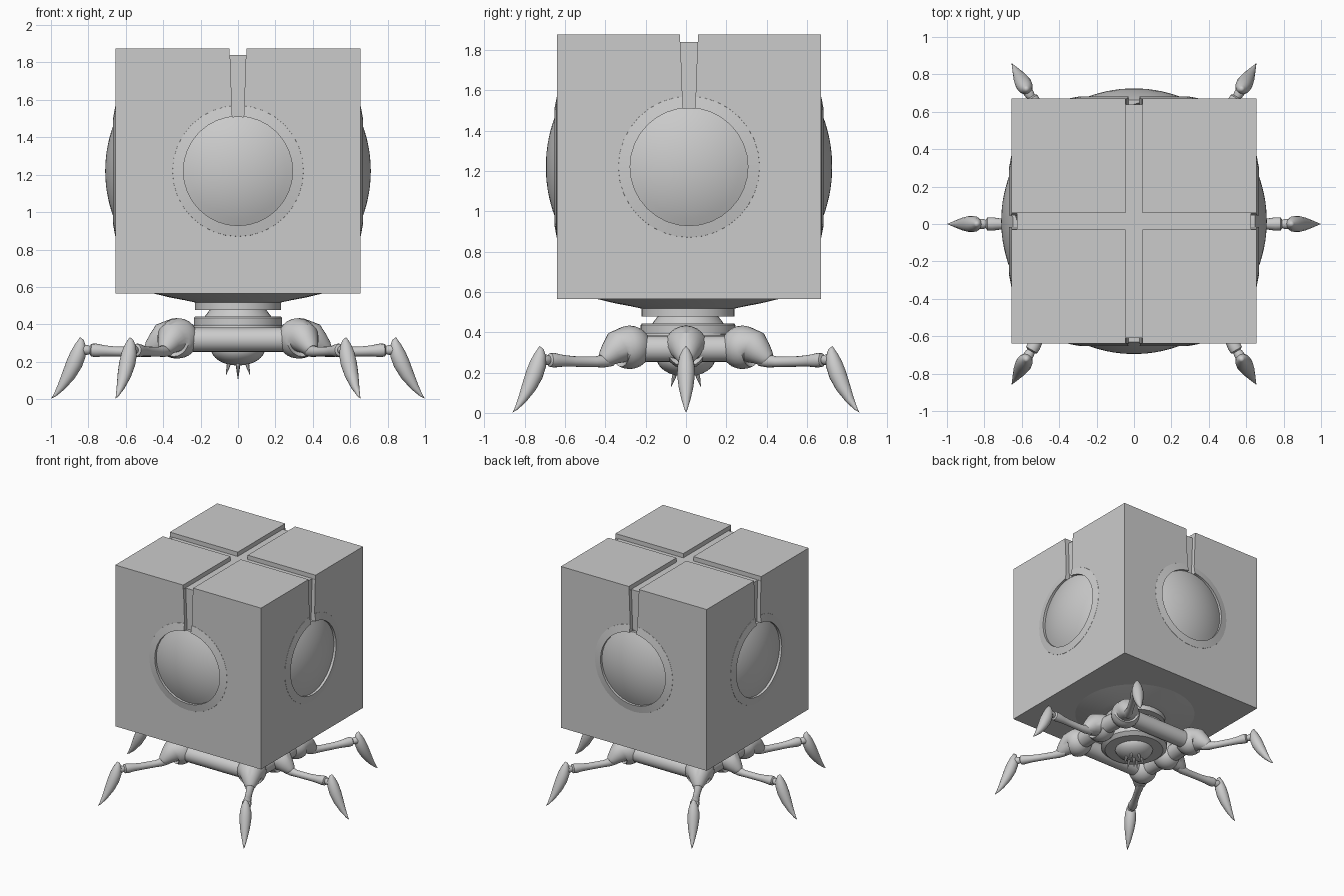
import bpy, bmesh
from math import pi, sin, cos, sqrt, radians
from mathutils import Vector, Matrix

default = bpy.data.objects.get("Cube")
if default:
    bpy.data.objects.remove(default)

X, Z = Vector((1, 0, 0)), Vector((0, 0, 1))
CENTRE = Vector((0, 0.015, 1.22))
HALF = 0.655


def finish(name, bm, matrix=None, smooth=True):
    bmesh.ops.remove_doubles(bm, verts=bm.verts, dist=1e-5)
    bmesh.ops.recalc_face_normals(bm, faces=bm.faces)
    mesh = bpy.data.meshes.new(name)
    bm.to_mesh(mesh)
    bm.free()
    obj = bpy.data.objects.new(name, mesh)
    bpy.context.collection.objects.link(obj)
    if matrix:
        mesh.transform(matrix)
    bpy.ops.object.select_all(action='DESELECT')
    bpy.context.view_layer.objects.active = obj
    obj.select_set(True)
    if smooth:
        bpy.ops.object.shade_smooth_by_angle(angle=radians(35))
    return obj


def loft(name, stations, matrix=None, segs=24, closed=False):
    """Skin circles given as (centre, axis, radius)."""
    bm = bmesh.new()
    rings = []
    for centre, axis, r in stations:
        side = Vector((0, 1, 0))
        up = axis.cross(side).normalized()
        rings.append([bm.verts.new(centre + r * (side * cos(a) + up * sin(a)))
                      for a in (2 * pi * i / segs for i in range(segs))])
    pairs = list(zip(rings, rings[1:]))
    if closed:
        pairs.append((rings[-1], rings[0]))
    else:
        bm.faces.new(rings[0])
        bm.faces.new(rings[-1])
    for a, b in pairs:
        for i in range(segs):
            j = (i + 1) % segs
            bm.faces.new((a[i], a[j], b[j], b[i]))
    bmesh.ops.dissolve_degenerate(bm, edges=bm.edges, dist=1e-5)
    return finish(name, bm, matrix)


def lathe(name, profile, axis=Z, matrix=None, segs=32, closed=False):
    return loft(name, [(axis * h, axis, r) for r, h in profile], matrix, segs, closed)


def limb(name, path, matrix, segs=16):
    """Tapered tube along (x, z, radius) points."""
    pts = [Vector((x, 0, z)) for x, z, r in path]
    st = []
    for i, p in enumerate(pts):
        tangent = pts[min(i + 1, len(pts) - 1)] - pts[max(i - 1, 0)]
        st.append((p, tangent.normalized(), path[i][2]))
    return loft(name, st, matrix, segs)


def block(name, size, matrix):
    bm = bmesh.new()
    bmesh.ops.create_cube(bm, size=1)
    bmesh.ops.scale(bm, vec=size, verts=bm.verts)
    return finish(name, bm, matrix, smooth=False)


def cut(obj, cutters):
    bpy.context.view_layer.objects.active = obj
    for c in cutters:
        mod = obj.modifiers.new("cut", 'BOOLEAN')
        mod.operation = 'DIFFERENCE'
        mod.solver = 'EXACT'
        mod.object = c
        bpy.ops.object.modifier_apply(modifier=mod.name)


# Cube body, raised port rims and domes
body = block("cube_body", (2 * HALF,) * 3, Matrix.Translation(CENTRE))
rims, slots, holes = [], [], []
PORT = 0.292
ports = [("right", pi), ("left", 0), ("front", -pi / 2), ("back", pi / 2)]
for side, angle in ports:
    face = Matrix.Translation(CENTRE) @ Matrix.Rotation(angle, 4, 'Z')
    on_face = face @ Matrix.Translation((HALF, 0, 0))
    rims.append(lathe(side + "_port_rim",
                      [(0.355, -0.01), (0.35, 0.001), (PORT, 0.012), (PORT, -0.03)],
                      X, on_face, closed=True))
    holes.append(lathe("hole_cutter", [(PORT, -0.03), (PORT, 0.1)], X, on_face))
    R = 0.71
    radii = [PORT * (1 - i / 8) for i in range(9)]
    cap = [(PORT, R - 0.1)] + [(r, sqrt(R * R - r * r)) for r in radii]
    lathe(side + "_port_dome", cap, X, face)
    # Tapered side slot
    bm = bmesh.new()
    bmesh.ops.create_cube(bm, size=1)
    for v in bm.verts:
        top = v.co.z > 0
        v.co = Vector((HALF + v.co.x * 0.06, v.co.y * (0.09 if top else 0.06),
                       0.7 if top else 0.275))
    slots.append(finish("slot_cutter", bm, face, smooth=False))

# Cross groove on top
top_z = CENTRE + Z * (HALF + 0.065)
bars = [block("bar_cutter", size, Matrix.Translation(top_z))
        for size in ((0.09, 1.6, 0.2), (1.6, 0.09, 0.2))]
cut(body, bars + slots + holes)
for rim, slot in zip(rims, slots):
    cut(rim, [slot])
for c in bars + slots + holes:
    bpy.data.objects.remove(c)

# Underside plate, neck and hub
lift = Matrix.Translation((0, 0.01, 0))
lathe("underside_dome", [(0.46, 0.567), (0.36, 0.543), (0.28, 0.528), (0.22, 0.515)],
      matrix=lift, segs=48)
lathe("neck_disc", [(0.23, 0.52), (0.23, 0.478), (0.14, 0.478)], matrix=lift)
lathe("neck_cone", [(0.145, 0.485), (0.18, 0.44)], matrix=lift)
lathe("hub_collar", [(0.23, 0.442), (0.235, 0.435), (0.235, 0.39), (0.22, 0.38)], matrix=lift)
lathe("hub_body", [(0.24, 0.395), (0.25, 0.36), (0.25, 0.28), (0.22, 0.255), (0.15, 0.255)])
lathe("belly", [(0.145 * cos(a), 0.27 - 0.09 * sin(a))
                for a in (pi / 2 * i / 8 for i in range(9))])

# Small fangs under the belly
for i in range(6):
    spin = Matrix.Rotation(pi / 3 * i + pi / 6, 4, 'Z')
    limb("fang_%d" % (i + 1),
         [(0.05, 0.21, 0.013), (0.062, 0.17, 0.009), (0.075, 0.125, 0.0)], spin, 8)
lathe("centre_fang", [(0.014, 0.2), (0.008, 0.15), (0.0, 0.1)], segs=8)

# Six legs
hips = [(sx * 0.33, 0, 0 if sx > 0 else pi) for sx in (1, -1)]
hips += [(sx * 0.32, sy * 0.28, sy * (pi / 3 if sx > 0 else 2 * pi / 3))
         for sx in (1, -1) for sy in (1, -1)]
BALL = 0.108
ball = [(-BALL * cos(a), 0.325, BALL * sin(a))
        for a in (pi * 0.72 * i / 10 for i in range(11))]
for x, y, angle in hips:
    where = ("left" if x > 0 else "right") + "_" + (
        "middle" if y == 0 else "back" if y > 0 else "front")
    m = Matrix.Translation((x, y, 0)) @ Matrix.Rotation(angle, 4, 'Z')
    limb(where + "_hip", ball + [(0.105, 0.295, 0.062), (0.14, 0.27, 0.042),
                                 (0.155, 0.262, 0.028)], m, 24)
    limb(where + "_shin", [(0.1, 0.262, 0.03), (0.15, 0.257, 0.032), (0.2, 0.253, 0.026),
                           (0.32, 0.255, 0.026), (0.38, 0.258, 0.029), (0.43, 0.261, 0.036),
                           (0.455, 0.262, 0.034), (0.462, 0.262, 0.022)], m)
    limb(where + "_knuckle", [(0.45, 0.262, 0.018), (0.475, 0.263, 0.026),
                              (0.5, 0.264, 0.028), (0.54, 0.265, 0.018)], m)
    limb(where + "_claw", [(0.515, 0.332, 0.0), (0.51, 0.315, 0.016), (0.513, 0.285, 0.031),
                           (0.525, 0.24, 0.042), (0.545, 0.19, 0.044), (0.575, 0.13, 0.037),
                           (0.615, 0.065, 0.022), (0.65, 0.02, 0.008), (0.67, 0.002, 0.0)], m)

# Rounded links joining neighbouring hips
ring = sorted(hips, key=lambda h: Vector((h[0], h[1])).angle_signed(Vector((-1, -0.01))))
for i, (a, b) in enumerate(zip(ring, ring[1:] + ring[:1])):
    start, end = Vector((a[0], a[1], 0.318)), Vector((b[0], b[1], 0.318))
    d = end - start
    turn = d.to_track_quat('X', 'Z').to_matrix().to_4x4()
    lathe("hip_link_%d" % (i + 1), [(0.065, 0.0), (0.065, d.length)], X,
          Matrix.Translation(start) @ turn, 24)
